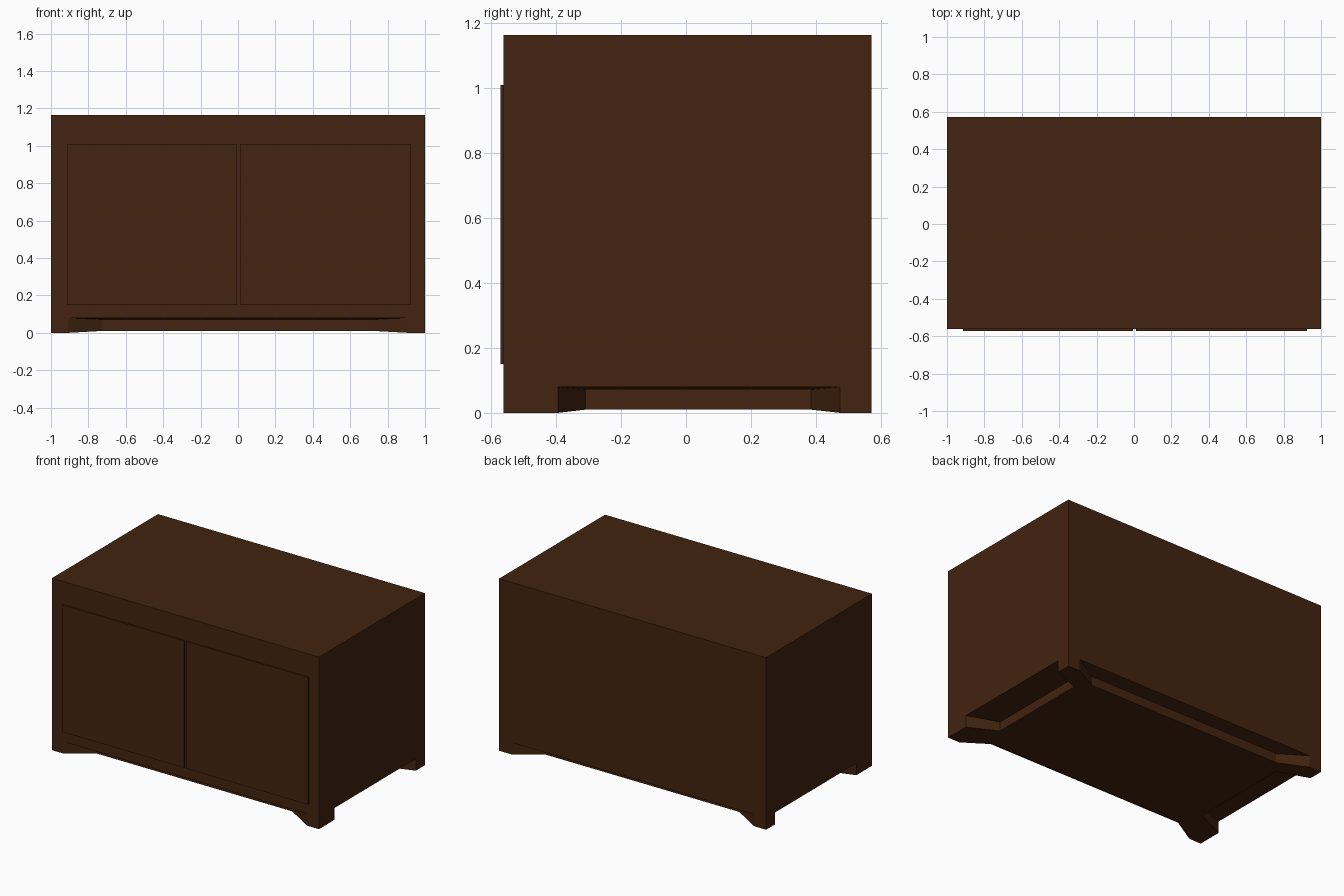
import bpy, bmesh

if "Cube" in bpy.data.objects:
    bpy.data.objects.remove(bpy.data.objects["Cube"])

wood = bpy.data.materials.new("dark brown wood")
wood.diffuse_color = (0.056, 0.017, 0.005, 1)
wood.use_nodes = True
wood.node_tree.nodes["Principled BSDF"].inputs["Base Color"].default_value = wood.diffuse_color


def make_object(name, bm):
    bmesh.ops.remove_doubles(bm, verts=bm.verts, dist=1e-5)
    bmesh.ops.recalc_face_normals(bm, faces=bm.faces)
    mesh = bpy.data.meshes.new(name)
    bm.to_mesh(mesh)
    bm.free()
    mesh.materials.append(wood)
    ob = bpy.data.objects.new(name, mesh)
    bpy.context.collection.objects.link(ob)
    return ob


# Cabinet body: outer walls with a flared notch cut under each side,
# leaving four corner feet and a recessed base
X, YF, YB, H = 1.0, -0.562, 0.572, 1.165
corners = [(-X, YF), (X, YF), (X, YB), (-X, YB)]
# per side: outer notch start/end, inner notch start/end
sides = [
    ((-0.91, YF), (0.91, YF), (-0.73, YF + 0.1), (0.73, YF + 0.1)),
    ((X, -0.395), (X, 0.475), (0.8, -0.31), (0.8, 0.385)),
    ((0.91, YB), (-0.91, YB), (0.73, YB - 0.1), (-0.73, YB - 0.1)),
    ((-X, 0.475), (-X, -0.395), (-0.8, 0.385), (-0.8, -0.31)),
]
OUT_Z, IN_Z, BASE_Z = 0.08, 0.072, 0.01

bm = bmesh.new()


def face(*pts):
    bm.faces.new([get(p, z) for p, z in pts])


cache = {}


def get(p, z):
    key = (p, z)
    if key not in cache:
        cache[key] = bm.verts.new((p[0], p[1], z))
    return cache[key]


for i, (oa, ob, ia, ib) in enumerate(sides):
    c0, c1 = corners[i], corners[(i + 1) % 4]
    noa, _, nia, _ = sides[(i + 1) % 4]
    # wall
    face((c0, 0), (oa, 0), (oa, OUT_Z), (ob, OUT_Z), (ob, 0), (c1, 0),
         (c1, H), (c0, H))
    # notch ceiling, back and two cheeks
    face((oa, OUT_Z), (ia, IN_Z), (ib, IN_Z), (ob, OUT_Z))
    face((ia, IN_Z), (ia, BASE_Z), (ib, BASE_Z), (ib, IN_Z))
    face((oa, 0), (ia, BASE_Z), (ia, IN_Z), (oa, OUT_Z))
    face((ob, 0), (ob, OUT_Z), (ib, IN_Z), (ib, BASE_Z))
    # foot underside
    face((c1, 0), (ob, 0), (ib, BASE_Z), (nia, BASE_Z), (noa, 0))
# top and base underside
face(*[(c, H) for c in corners])
face(*[(p, BASE_Z) for s in sides for p in s[2:]])
make_object("cabinet_body", bm)

# Two thin front doors with a narrow gap
for name, x0, x1 in (("left_door", -0.915, -0.005), ("right_door", 0.01, 0.925)):
    bm = bmesh.new()
    bmesh.ops.create_cube(bm, size=1)
    z0, z1, y0, y1 = 0.15, 1.01, -0.572, -0.56
    for v in bm.verts:
        v.co = (x1 if v.co.x > 0 else x0,
                y1 if v.co.y > 0 else y0,
                z1 if v.co.z > 0 else z0)
    make_object(name, bm)
